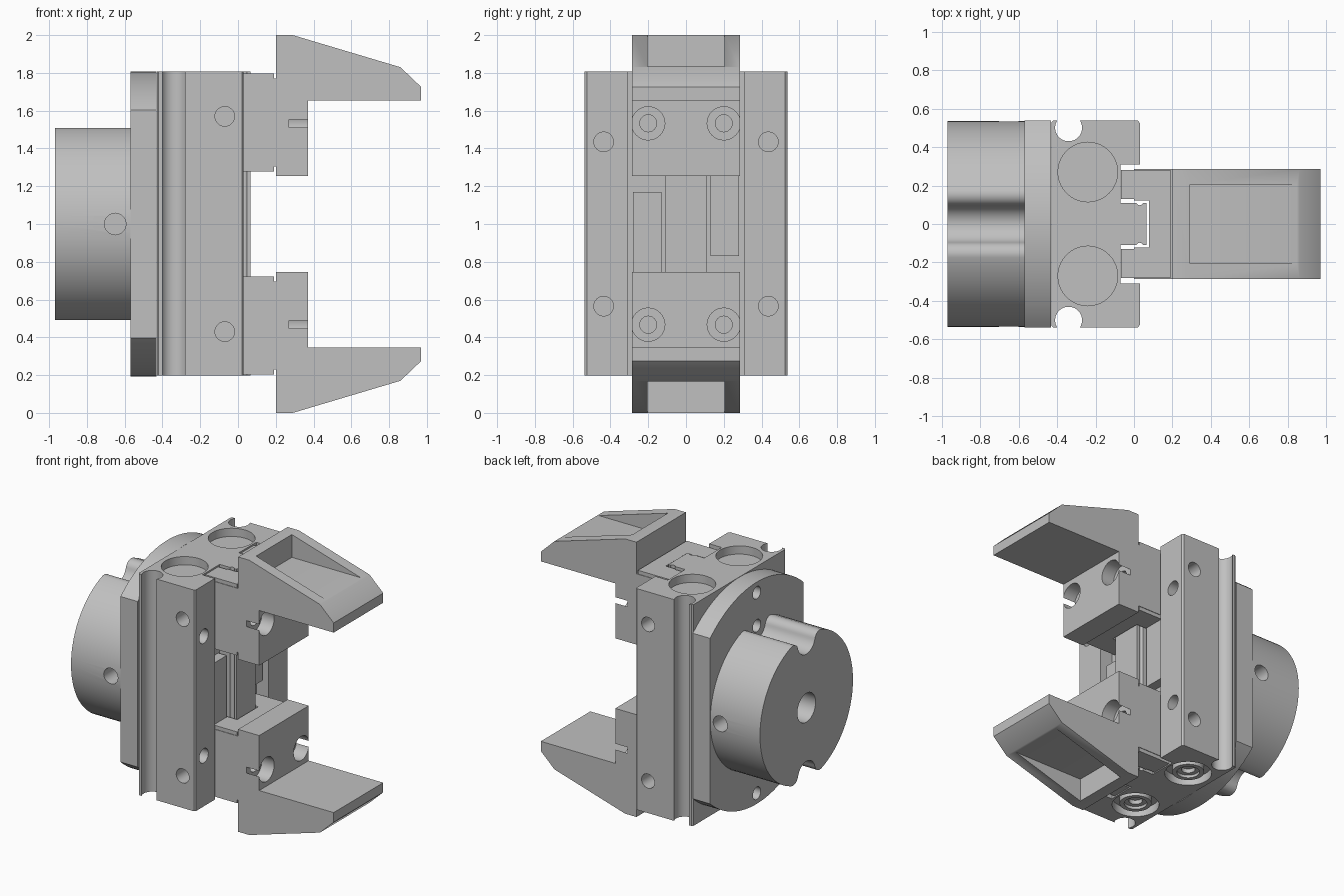
import bpy, bmesh
from math import sin, cos, pi, sqrt, atan2, radians
from mathutils import Matrix, Vector

cube = bpy.data.objects.get("Cube")
if cube:
    bpy.data.objects.remove(cube, do_unlink=True)

metal = bpy.data.materials.new("light grey metal")
metal.use_nodes = True
grey = (0.53, 0.53, 0.53, 1)
metal.diffuse_color = grey
metal.node_tree.nodes["Principled BSDF"].inputs["Base Color"].default_value = grey

MID = 1.0      # height of the symmetry plane
TOP = 1.807    # top of the body
BOTTOM = 0.197


def prism(name, outline, axis, start, end):
    """Extrude a 2D outline along an axis."""
    place = {"x": lambda p, t: (t, p[0], p[1]),
             "y": lambda p, t: (p[0], t, p[1]),
             "z": lambda p, t: (p[0], p[1], t)}[axis]
    bm = bmesh.new()
    base = bm.faces.new([bm.verts.new(place(p, start)) for p in outline])
    moved = bmesh.ops.extrude_face_region(bm, geom=[base])["geom"]
    verts = [v for v in moved if isinstance(v, bmesh.types.BMVert)]
    shift = Vector(place((0, 0), end - start))
    bmesh.ops.translate(bm, verts=verts, vec=shift)
    bmesh.ops.recalc_face_normals(bm, faces=bm.faces)
    mesh = bpy.data.meshes.new(name)
    bm.to_mesh(mesh)
    bm.free()
    mesh.materials.append(metal)
    obj = bpy.data.objects.new(name, mesh)
    bpy.context.collection.objects.link(obj)
    return obj


def arc(u, v, r, a=0.0, b=2 * pi, n=40):
    full = abs(b - a) > 6.28
    steps = n if full else n - 1
    return [(u + r * cos(a + (b - a) * i / steps), v + r * sin(a + (b - a) * i / steps))
            for i in range(n)]


def rect(u0, v0, u1, v1):
    return [(u0, v0), (u1, v0), (u1, v1), (u0, v1)]


def cut(obj, outline, axis, start, end):
    """Cut an extruded outline out of an object."""
    tool = prism("cutter", outline, axis, start, end)
    tool.hide_render = True
    mod = obj.modifiers.new("cut", "BOOLEAN")
    mod.operation = "DIFFERENCE"
    mod.solver = "EXACT"
    mod.object = tool
    bpy.context.view_layer.objects.active = obj
    bpy.ops.object.modifier_apply(modifier=mod.name)
    bpy.data.objects.remove(tool, do_unlink=True)


def smooth(obj):
    bpy.ops.object.select_all(action="DESELECT")
    obj.select_set(True)
    bpy.context.view_layer.objects.active = obj
    bpy.ops.object.shade_smooth_by_angle(angle=radians(30))


# Body: channel section with a central guide rail
half = [(0.065, 0.11), (-0.07, 0.11), (-0.07, 0.31), (0.03, 0.31),
        (0.03, 0.525), (0.02, 0.537), (-0.42, 0.537), (-0.43, 0.527)]
body = prism("body", half + [(x, -y) for x, y in reversed(half)], "z", BOTTOM, TOP)
for s in (-1, 1):
    # sensor grooves and ball tracks
    cut(body, arc(-0.34, s * 0.50, 0.07), "z", 0, 2)
    cut(body, arc(0.03, s * 0.115, 0.018, n=16), "z", 0, 2)
    # cylinder bores at both ends
    cut(body, arc(-0.24, s * 0.27, 0.155), "z", TOP - 0.06, 2)
    cut(body, arc(-0.24, s * 0.27, 0.155), "z", 0, BOTTOM + 0.06)
    for t in (-1, 1):
        # mounting holes in the sides and front
        cut(body, arc(-0.07, MID + t * 0.57, 0.052, n=24), "y", s * 0.40, s * 0.7)
        cut(body, arc(s * 0.436, MID + t * 0.435, 0.052, n=24), "x", -0.12, 0.2)
smooth(body)

# Air connection plugs in the lower bores
for s, side in ((1, "left"), (-1, "right")):
    plug = prism("bore_plug_" + side, arc(-0.24, s * 0.27, 0.105), "z",
                 BOTTOM + 0.01, BOTTOM + 0.07)
    cut(plug, arc(-0.24, s * 0.27, 0.075), "z", 0, BOTTOM + 0.03)
    cut(plug, arc(-0.24, s * 0.27, 0.045, n=24), "z", 0, BOTTOM + 0.06)
    smooth(plug)

# Flange: disc with two flats
R, FLAT = 0.807, 0.537
a = atan2(sqrt(R * R - FLAT * FLAT), FLAT)
flange = prism("flange", arc(0, MID, R, a, pi - a) + arc(0, MID, R, pi + a, 2 * pi - a),
               "x", -0.57, -0.432)
for t in (-0.73, -0.49, 0.49, 0.73):
    cut(flange, arc(0, MID + t, 0.045, n=24), "x", -0.7, -0.45)
smooth(flange)

# Hub: cylinder with rounded bolt grooves above and below
HR, GR, GD, F = 0.535, 0.10, 0.49, 0.06
fz = ((HR - F) ** 2 - (GR + F) ** 2 + GD ** 2) / (2 * GD)
fx = sqrt((HR - F) ** 2 - fz ** 2)
outer = atan2(fz, fx)
inner = atan2(fz - GD, fx)
quarter = (arc(0, 0, HR, 0, outer, 16)
           + arc(fx, fz, F, outer, inner + pi, 10)[1:]
           + arc(0, GD, GR, inner, -pi / 2, 12)[1:])
upper = quarter + [(-y, z) for y, z in reversed(quarter[:-1])]
lower = [(-y, -z) for y, z in upper[1:-1]]
hub = prism("hub", [(y, z + MID) for y, z in upper + lower], "x", -0.97, -0.57)
cut(hub, arc(0, MID, 0.105), "x", -1.2, -0.6)
for s in (-1, 1):
    cut(hub, arc(-0.65, MID, 0.057, n=24), "y", s * 0.3, s * 0.7)
smooth(hub)


def carriage_outline(front, side):
    """C section that wraps the guide rail."""
    return [(0, side), (front, side), (front, -side), (0, -side),
            (0, -0.122), (0.078, -0.122), (0.078, 0.122), (0, 0.122)]


# Upper jaw parts
W = 0.285
finger = prism("finger", [(0.2, 2.0), (0.29, 2.0), (0.86, 1.83), (0.97, 1.725),
                          (0.97, 1.655), (0.37, 1.655), (0.37, 1.255), (0.2, 1.255)],
               "y", -W, W)
cut(finger, rect(0.29, -0.205, 0.95, 0.205), "z", 1.834, 2.2)
for s in (-1, 1):
    cut(finger, arc(s * 0.2, 1.533, 0.088, n=32), "x", 0.27, 0.6)
    cut(finger, arc(s * 0.2, 1.533, 0.045, n=24), "x", 0.1, 0.5)
jaw = [finger,
       prism("carriage", carriage_outline(0.2, W), "z", 1.305, 1.77),
       prism("carriage_cap_outer", carriage_outline(0.19, W - 0.004), "z", 1.77, 1.797),
       prism("carriage_cap_inner", carriage_outline(0.19, W - 0.004), "z", 1.278, 1.305),
       prism("rack", rect(-0.068, 0.13, 0, 0.28), "z", 0.83, 1.797),
       prism("carriage_foot", rect(-0.068, -0.28, 0, -0.13), "z", 1.278, 1.797)]
smooth(finger)

# Lower jaw: half turn about the x axis through the middle
turn = (Matrix.Translation((0, 0, MID)) @ Matrix.Rotation(pi, 4, "X")
        @ Matrix.Translation((0, 0, -MID)))
for part in jaw:
    twin = part.copy()
    twin.data = part.data.copy()
    twin.data.transform(turn)
    twin.name = "lower_" + part.name
    part.name = "upper_" + part.name
    bpy.context.collection.objects.link(twin)
